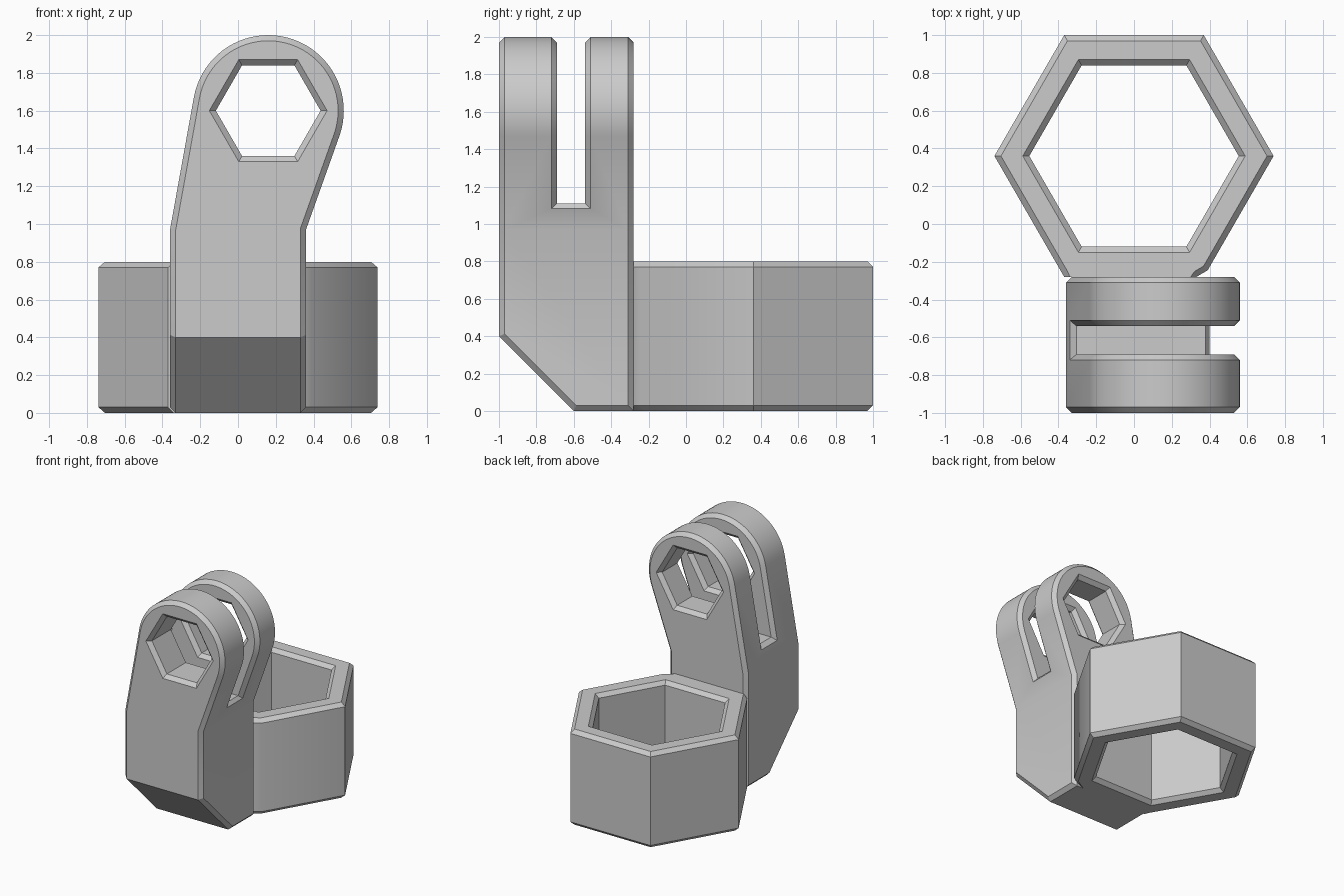
import bpy, bmesh, math
from mathutils import Vector

cube = bpy.data.objects.get("Cube")
if cube:
    bpy.data.objects.remove(cube, do_unlink=True)

CHAMFER = 0.03
BACK = -0.28                      # plane where the arm meets the ring
PIVOT, TIP_R = Vector((0.16, 1.6)), 0.4

grey = bpy.data.materials.new("plain_grey")
grey.use_nodes = True
colour = (0.6, 0.6, 0.6, 1)
grey.diffuse_color = colour
grey.node_tree.nodes["Principled BSDF"].inputs["Base Color"].default_value = colour


def hexagon(cx, cy, apothem):
    r = apothem / math.cos(math.pi / 6)
    return [(cx + r * math.cos(math.pi / 3 * i), cy + r * math.sin(math.pi / 3 * i))
            for i in range(6)]


def prism(name, outline, axis, lo, hi):
    """Extrude a 2D outline along one axis (0 = x, 1 = y, 2 = z)."""
    def place(p, t):
        co = list(p)
        co.insert(axis, t)
        return co
    bm = bmesh.new()
    face = bm.faces.new([bm.verts.new(place(p, lo)) for p in outline])
    ext = bmesh.ops.extrude_face_region(bm, geom=[face])
    for v in ext["geom"]:
        if isinstance(v, bmesh.types.BMVert):
            v.co[axis] = hi
    bmesh.ops.recalc_face_normals(bm, faces=bm.faces)
    mesh = bpy.data.meshes.new(name)
    bm.to_mesh(mesh)
    bm.free()
    obj = bpy.data.objects.new(name, mesh)
    bpy.context.collection.objects.link(obj)
    return obj


def cut(obj, cutter):
    """Subtract the cutter, then discard it."""
    mod = obj.modifiers.new("cut", "BOOLEAN")
    mod.operation, mod.solver, mod.object = "DIFFERENCE", "EXACT", cutter
    bpy.ops.object.select_all(action="DESELECT")
    bpy.context.view_layer.objects.active = obj
    obj.select_set(True)
    bpy.ops.object.modifier_apply(modifier=mod.name)
    bpy.data.objects.remove(cutter, do_unlink=True)


def finish(obj, is_joint):
    """Chamfer every sharp convex edge except those at the joint, then shade."""
    bm = bmesh.new()
    bm.from_mesh(obj.data)
    bmesh.ops.remove_doubles(bm, verts=bm.verts, dist=0.0001)
    bmesh.ops.dissolve_limit(bm, angle_limit=0.01, verts=bm.verts, edges=bm.edges)
    sharp = [e for e in bm.edges if e.is_manifold
             and e.calc_face_angle_signed() > math.radians(65)
             and not all(is_joint(v.co) for v in e.verts)]
    bmesh.ops.bevel(bm, geom=sharp, offset=CHAMFER, offset_type="OFFSET",
                    segments=1, profile=0.5, affect="EDGES", clamp_overlap=False)
    bm.to_mesh(obj.data)
    bm.free()
    obj.data.materials.clear()
    obj.data.materials.append(grey)
    bpy.ops.object.select_all(action="DESELECT")
    bpy.context.view_layer.objects.active = obj
    obj.select_set(True)
    bpy.ops.object.shade_smooth_by_angle(angle=math.radians(30))


# Hexagonal ring, with one front corner trimmed beside the arm
outline = hexagon(0, 0.36, 0.64)
outline[5:] = [(0.33, BACK), (0.39, -0.245)]
ring = prism("hex_ring", outline, 2, 0, 0.8)
cut(ring, prism("ring_bore", hexagon(0, 0.36, 0.48), 2, -0.2, 1))
finish(ring, lambda co: abs(co.y - BACK) < 0.001)


# Arm profile: straight foot, leaning neck, rounded tip
def tangent_angle(corner, side):
    d = Vector(corner) - PIVOT
    return math.atan2(d.y, d.x) + side * math.acos(TIP_R / d.length)


knee_l, knee_r = (-0.36, 0.97), (0.36, 0.97)
start = tangent_angle(knee_r, 1)
end = tangent_angle(knee_l, -1) + 2 * math.pi
steps = 40
arc = [start + (end - start) * i / steps for i in range(steps + 1)]
profile = [(-0.36, 0), (0.36, 0), knee_r]
profile += [(PIVOT.x + TIP_R * math.cos(a), PIVOT.y + TIP_R * math.sin(a)) for a in arc]
profile.append(knee_l)
arm = prism("forked_arm", profile, 1, -1, BACK)

# Sloped toe, fork slot and hexagonal pin hole
cut(arm, prism("toe_cutter", [(-0.5, -0.1), (-1.1, 0.5), (-1.1, -0.1)], 0, -1, 1))
cut(arm, prism("slot_cutter", [(-0.69, 1.11), (-0.54, 1.11), (-0.54, 2.2), (-0.69, 2.2)], 0, -1, 1))
cut(arm, prism("pin_cutter", hexagon(PIVOT.x, PIVOT.y, 0.24), 1, -1.2, 0))
finish(arm, lambda co: abs(co.y - BACK) < 0.001 and co.z < 0.001)
